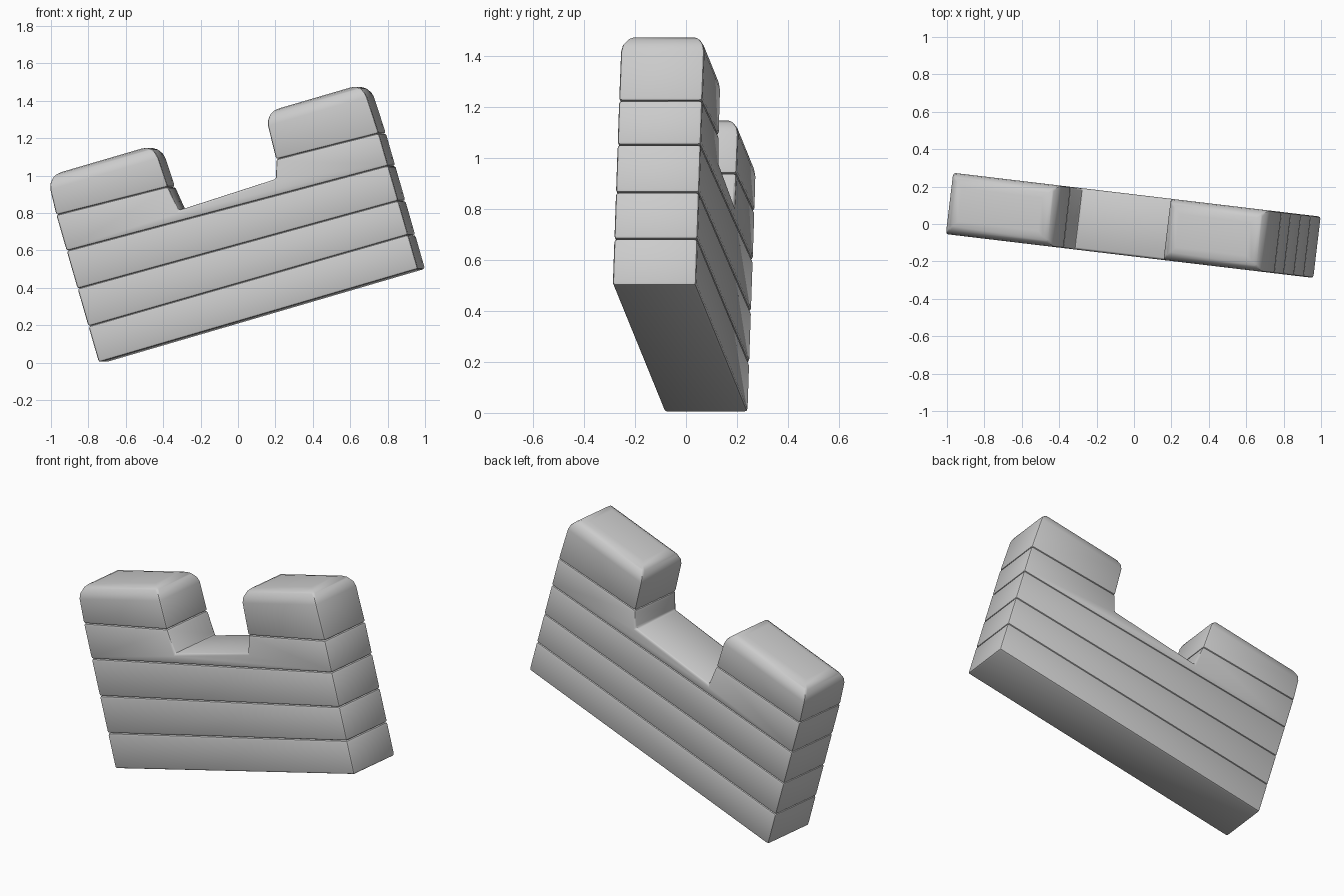
import bpy, bmesh
from math import radians
from mathutils import Matrix

cube = bpy.data.objects.get("Cube")
if cube:
    bpy.data.objects.remove(cube, do_unlink=True)

LENGTH, DEPTH, TOP = 1.79, 0.33, 1.035
NOTCH_L, NOTCH_R = 0.62, 1.22
# Height of each course seam at the left and right end
SEAMS = [(0, 0), (0.20, 0.19), (0.41, 0.38), (0.62, 0.575), (0.82, 0.755)]

# The whole wall piece leans as if it had been broken off
TILT = (Matrix.Translation((0.128, -0.023, 0.252))
        @ Matrix.Rotation(radians(-6.8), 4, 'Z')
        @ Matrix.Rotation(radians(-16.2), 4, 'Y'))

stone = bpy.data.materials.new("light grey stone")
stone.use_nodes = True
GREY = (0.6, 0.6, 0.6, 1)
stone.diffuse_color = GREY
stone.node_tree.nodes["Principled BSDF"].inputs["Base Color"].default_value = GREY


def seam(i, u):
    a, b = SEAMS[i]
    return u, a + (b - a) * u / LENGTH


def block(name, profile, round_top=0):
    """Extrude a front profile through the wall and soften its edges."""
    bm = bmesh.new()
    rings = [[bm.verts.new((u - LENGTH / 2, y, h)) for u, h in profile]
             for y in (-DEPTH / 2, DEPTH / 2)]
    bm.faces.new(rings[0])
    bm.faces.new(rings[1][::-1])
    n = len(profile)
    for i in range(n):
        j = (i + 1) % n
        bm.faces.new((rings[0][j], rings[0][i], rings[1][i], rings[1][j]))
    bmesh.ops.recalc_face_normals(bm, faces=bm.faces)
    if round_top:
        crown = [e for e in bm.edges if all(v.co.z > TOP - 0.02 for v in e.verts)]
        bmesh.ops.bevel(bm, geom=crown, offset=round_top, segments=4,
                        profile=0.5, affect='EDGES')
    sharp = [e for e in bm.edges
             if len(e.link_faces) == 2 and e.calc_face_angle(0) > radians(50)]
    bmesh.ops.bevel(bm, geom=sharp, offset=0.012, segments=2,
                    profile=0.5, affect='EDGES')
    mesh = bpy.data.meshes.new(name)
    bm.to_mesh(mesh)
    bm.free()
    obj = bpy.data.objects.new(name, mesh)
    bpy.context.collection.objects.link(obj)
    mesh.materials.append(stone)
    obj.matrix_world = TILT
    bpy.ops.object.select_all(action='DESELECT')
    obj.select_set(True)
    bpy.context.view_layer.objects.active = obj
    bpy.ops.object.shade_smooth_by_angle(angle=radians(35))


# Full-length stone courses
for i, name in enumerate(["bottom_course", "lower_course", "middle_course"]):
    block(name, [seam(i, 0), seam(i, LENGTH), seam(i + 1, LENGTH), seam(i + 1, 0)])

# Notched course that carries the gap between the two merlons
block("notched_course", [
    seam(3, 0), seam(3, LENGTH), seam(4, LENGTH), seam(4, NOTCH_R),
    (NOTCH_R - 0.03, 0.675), (NOTCH_L + 0.02, 0.66), seam(4, NOTCH_L), seam(4, 0)])

# Rounded merlon caps
for name, a, b in [("left_merlon_cap", NOTCH_R, LENGTH), ("right_merlon_cap", 0, NOTCH_L)]:
    block(name, [seam(4, a), seam(4, b), (b - 0.01, TOP), (a + 0.01, TOP)], 0.075)
